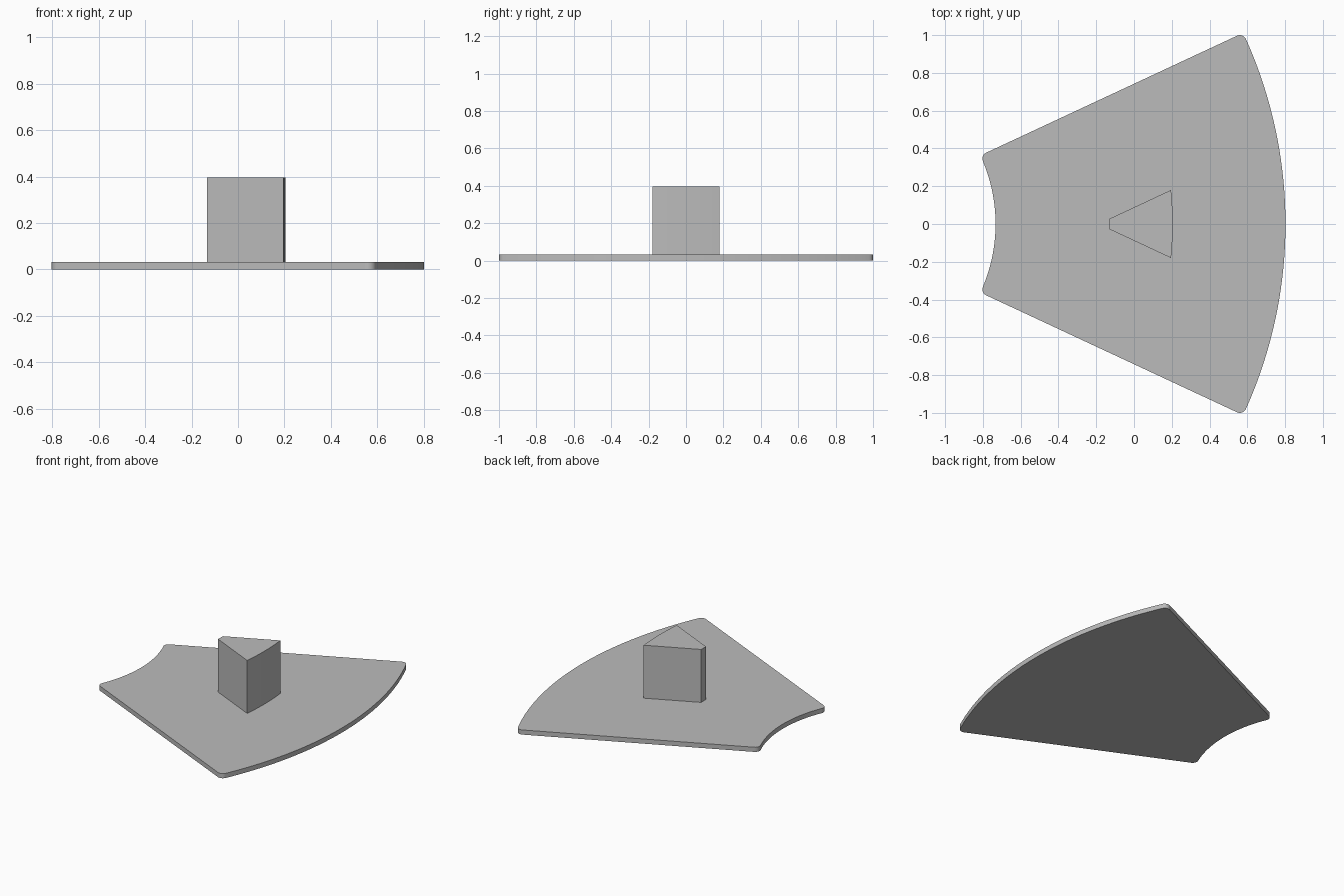
import bpy, bmesh
from math import radians, sin, cos, asin, sqrt, pi

cube = bpy.data.objects.get("Cube")
if cube:
    bpy.data.objects.remove(cube)

grey = bpy.data.materials.new("light_grey")
grey.use_nodes = True
grey.diffuse_color = (0.5, 0.5, 0.5, 1)
grey.node_tree.nodes["Principled BSDF"].inputs["Base Color"].default_value = (0.5, 0.5, 0.5, 1)

HALF_ANGLE = radians(25)
CENTRE_X = -1.592      # shared centre of the curved edges


def arc(cx, cy, radius, start, end, steps):
    return [(cx + radius * cos(start + (end - start) * i / steps),
             cy + radius * sin(start + (end - start) * i / steps))
            for i in range(steps + 1)]


def extrude_outline(name, half, bottom, top):
    """Mirror a half outline across y = 0 and raise it into a solid."""
    outline = half + [(x, -y) for x, y in reversed(half) if y > 1e-6]
    bm = bmesh.new()
    base = bm.faces.new([bm.verts.new((x, y, bottom)) for x, y in outline])
    raised = bmesh.ops.extrude_face_region(bm, geom=[base], use_keep_orig=True)["geom"]
    for v in raised:
        if isinstance(v, bmesh.types.BMVert):
            v.co.z = top
    bmesh.ops.recalc_face_normals(bm, faces=bm.faces)
    mesh = bpy.data.meshes.new(name)
    bm.to_mesh(mesh)
    bm.free()
    mesh.materials.append(grey)
    obj = bpy.data.objects.new(name, mesh)
    bpy.context.collection.objects.link(obj)
    bpy.ops.object.select_all(action='DESELECT')
    obj.select_set(True)
    bpy.context.view_layer.objects.active = obj
    bpy.ops.object.shade_smooth_by_angle(angle=radians(20))
    return obj


# Base plate: ring sector with rounded corners
outer, inner, fillet = 2.394, 0.859, 0.035
side = HALF_ANGLE + pi / 2
a_out = HALF_ANGLE - asin(fillet / (outer - fillet))
a_in = HALF_ANGLE - asin(fillet / (inner + fillet))


def corner(distance, angle, start, end):
    return arc(CENTRE_X + distance * cos(angle), distance * sin(angle), fillet, start, end, 8)


plate = arc(CENTRE_X, 0, outer, 0, a_out, 32)[:-1]
plate += corner(outer - fillet, a_out, a_out, side)
plate += corner(inner + fillet, a_in, side, a_in + pi)
plate += arc(CENTRE_X, 0, inner, a_in, 0, 20)[1:]
extrude_outline("base_plate", plate, 0, 0.032)

# Upright wedge block with a gently curved outer face
block_outer, block_inner = 1.797, 1.459
block = arc(CENTRE_X, 0, block_outer, 0, asin(0.18 / block_outer), 8)
block += arc(CENTRE_X, 0, block_inner, asin(0.026 / block_inner), 0, 2)
extrude_outline("wedge_block", block, 0.032, 0.396)
